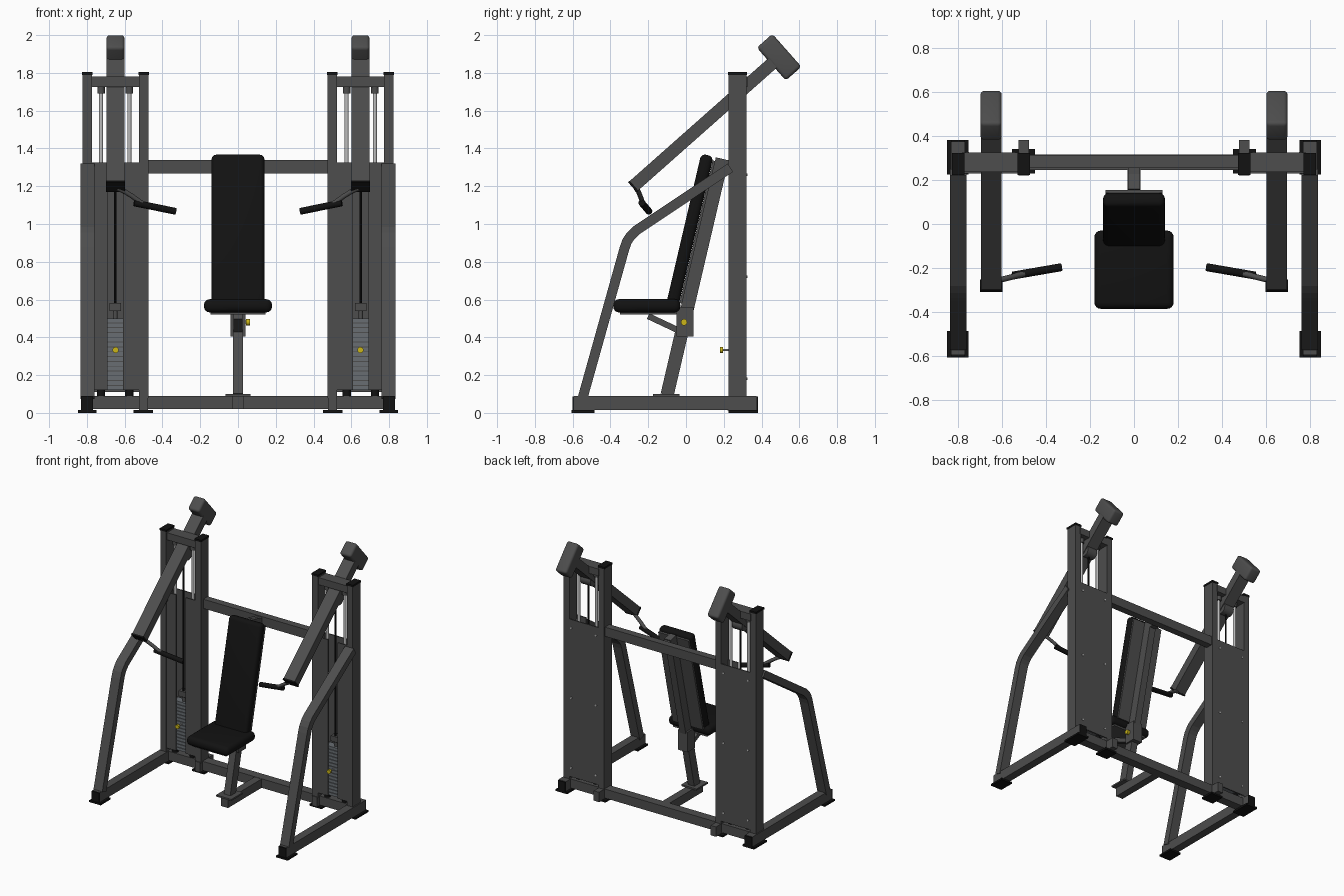
import bpy, bmesh, math
from mathutils import Vector

if "Cube" in bpy.data.objects:
    bpy.data.objects.remove(bpy.data.objects["Cube"])


def material(name, rgb):
    m = bpy.data.materials.new(name)
    m.diffuse_color = (*rgb, 1)
    m.use_nodes = True
    m.node_tree.nodes["Principled BSDF"].inputs["Base Color"].default_value = m.diffuse_color
    return m


GREY = material("charcoal paint", (0.075, 0.075, 0.075))
BLACK = material("black rubber", (0.006, 0.006, 0.006))
STEEL = material("bright steel", (0.5, 0.5, 0.5))
IRON = material("weight iron", (0.14, 0.155, 0.17))
YELLOW = material("yellow knob", (0.6, 0.47, 0.01))


def finish(name, bm, mat, mirror, bevel=0, smooth=False):
    if bevel:
        bmesh.ops.bevel(bm, geom=bm.edges[:], offset=bevel, segments=4,
                        profile=0.5, affect='EDGES')
    bmesh.ops.recalc_face_normals(bm, faces=bm.faces)
    me = bpy.data.meshes.new(name)
    bm.to_mesh(me)
    bm.free()
    me.materials.append(mat)
    ob = bpy.data.objects.new(name, me)
    bpy.context.collection.objects.link(ob)
    if smooth or bevel:
        bpy.ops.object.select_all(action='DESELECT')
        ob.select_set(True)
        bpy.context.view_layer.objects.active = ob
        bpy.ops.object.shade_smooth_by_angle(angle=math.radians(35))
    if mirror:
        ob.modifiers.new("mirror", 'MIRROR')
    return ob


def beam(name, path, thick, x0, x1, mat=GREY, mirror=False, bevel=0):
    """Flat bar following a (y, z) path, spanning x0 to x1."""
    pts = [Vector(p) for p in path]
    left, right = [], []
    for i, p in enumerate(pts):
        a = (p - pts[i - 1]).normalized() if i else None
        b = (pts[i + 1] - p).normalized() if i < len(pts) - 1 else None
        a, b = a or b, b or a
        t = (a + b).normalized()
        off = Vector((-t.y, t.x)) * (thick / 2 / t.dot(a))
        left.append(p + off)
        right.append(p - off)
    bm = bmesh.new()
    face = bm.faces.new([bm.verts.new((x0, *v)) for v in left + right[::-1]])
    ext = bmesh.ops.extrude_face_region(bm, geom=[face])['geom']
    bmesh.ops.translate(bm, vec=(x1 - x0, 0, 0),
                        verts=[v for v in ext if isinstance(v, bmesh.types.BMVert)])
    return finish(name, bm, mat, mirror, bevel)


def box(name, x0, x1, y0, y1, z0, z1, mat=GREY, mirror=False, bevel=0):
    zc = (z0 + z1) / 2
    return beam(name, [(y0, zc), (y1, zc)], z1 - z0, x0, x1, mat, mirror, bevel)


def rod(name, p, q, r, mat=GREY, mirror=False, sides=20):
    p, q = Vector(p), Vector(q)
    d = q - p
    bm = bmesh.new()
    bmesh.ops.create_cone(bm, cap_ends=True, segments=sides, radius1=r, radius2=r, depth=d.length)
    bmesh.ops.transform(bm, verts=bm.verts,
                        matrix=d.to_track_quat('Z', 'Y').to_matrix().to_4x4())
    bmesh.ops.translate(bm, verts=bm.verts, vec=(p + q) / 2)
    return finish(name, bm, mat, mirror, smooth=True)


# Base frame
box("side_rail", 0.767, 0.83, -0.592, 0.372, 0.014, 0.09, mirror=True)
for y0, y1 in ((-0.60, -0.592), (0.372, 0.38)):
    box("rail_end_cap", 0.767, 0.83, y0, y1, 0.012, 0.088, BLACK, True)
box("front_foot_pad", 0.75, 0.848, -0.605, -0.485, 0, 0.014, BLACK, True)
box("rear_foot_pad", 0.75, 0.848, 0.225, 0.38, 0, 0.014, BLACK, True)
box("inner_foot_pad", 0.45, 0.553, 0.23, 0.34, 0, 0.014, BLACK, True)
box("inner_foot_stub", 0.477, 0.523, 0.22, 0.38, 0.012, 0.088, mirror=True)
box("base_crossbeam", -0.77, 0.77, 0.245, 0.315, 0.02, 0.09)
box("seat_rail", -0.03, 0.03, -0.165, 0.25, 0.02, 0.088)
box("post_foot_plate", -0.065, 0.065, -0.175, -0.035, 0.088, 0.1)

# Uprights and bars
for x, n in ((0.797, "outer"), (0.5, "inner")):
    box(n + "_upright", x - 0.025, x + 0.025, 0.226, 0.32, 0.08, 1.795, mirror=True)
    box(n + "_upright_cap", x - 0.028, x + 0.028, 0.223, 0.323, 1.79, 1.805, BLACK, True)
box("top_connector", 0.52, 0.78, 0.235, 0.325, 1.725, 1.78, mirror=True)
box("upper_crossbar", -0.48, 0.48, 0.255, 0.31, 1.267, 1.338)

# Bent front legs
bend = [(-0.547, 0.08), (-0.326, 0.87), (-0.312, 0.908), (-0.292, 0.938),
        (-0.265, 0.965), (0.235, 1.298)]
beam("front_leg", bend, 0.052, 0.76, 0.835, mirror=True)

# Weight tower covers
box("front_cover_outer", 0.69, 0.775, 0.228, 0.236, 0.12, 1.325, mirror=True)
box("front_cover_inner", 0.52, 0.61, 0.228, 0.236, 0.12, 1.325, mirror=True)
box("back_cover", 0.523, 0.775, 0.312, 0.32, 0.11, 1.325, mirror=True)
for x in (0.545, 0.755):
    for z in (0.18, 0.72, 1.26):
        rod("cover_bolt", (x, 0.318, z), (x, 0.326, z), 0.007, STEEL, True, 10)

# Weight stack, guide rods and cable
for x in (0.575, 0.725):
    rod("guide_rod", (x, 0.27, 0.09), (x, 0.27, 1.73), 0.011, STEEL, True)
    rod("rod_bumper", (x, 0.27, 0.088), (x, 0.27, 0.122), 0.022, BLACK, True)
    rod("rod_collar", (x, 0.27, 1.69), (x, 0.27, 1.727), 0.02, GREY, True)
for i in range(15):
    z = 0.122 + i * 0.0255
    box("weight_plate", 0.545, 0.755, 0.24, 0.3, z, z + 0.021, IRON, True)
box("stack_core", 0.56, 0.74, 0.246, 0.294, 0.122, 0.49, mirror=True)
rod("stack_stem", (0.65, 0.27, 0.49), (0.65, 0.27, 0.55), 0.012, GREY, True)
box("cable_clamp", 0.62, 0.68, 0.245, 0.295, 0.54, 0.582, mirror=True)
rod("cable", (0.65, 0.262, 0.57), (0.65, 0.262, 1.64), 0.007, BLACK, True, 10)
rod("pin_shaft", (0.648, 0.19, 0.333), (0.648, 0.25, 0.333), 0.005, STEEL, True, 10)
rod("pin_knob", (0.648, 0.18, 0.333), (0.648, 0.196, 0.333), 0.016, YELLOW, True)

# Press arms with counterweights
rod("pivot_hub", (0.605, 0.262, 1.645), (0.69, 0.262, 1.645), 0.043, GREY, True)
lo, hi = Vector((-0.275, 1.203)), Vector((0.493, 1.883))
d = (hi - lo).normalized()
beam("press_arm", [lo, hi], 0.067, 0.6, 0.695, mirror=True)
beam("press_arm_cap", [lo - d * 0.012, lo], 0.071, 0.597, 0.698, BLACK, True)
beam("counterweight", [hi - d * 0.055, hi + d * 0.055], 0.232, 0.6, 0.697,
     mirror=True, bevel=0.018)

# Handles
for s in (-1, 1):
    cu = bpy.data.curves.new("handle_bar", 'CURVE')
    cu.dimensions = '3D'
    cu.bevel_depth, cu.bevel_resolution, cu.use_fill_caps = 0.013, 3, True
    pts = [(0.64, -0.265, 1.19), (0.60, -0.252, 1.172), (0.56, -0.242, 1.147),
           (0.52, -0.231, 1.118), (0.48, -0.222, 1.098), (0.40, -0.208, 1.082)]
    sp = cu.splines.new('POLY')
    sp.points.add(len(pts) - 1)
    for q, (x, y, z) in zip(sp.points, pts):
        q.co = (s * x, y, z, 1)
    cu.materials.append(GREY)
    bpy.context.collection.objects.link(bpy.data.objects.new("handle_bar", cu))
rod("handle_grip", (0.55, -0.234, 1.112), (0.33, -0.196, 1.067), 0.018, BLACK, True)

# Seat post, backrest and seat
beam("seat_post", [(-0.1, 0.095), (0.192, 1.345)], 0.07, -0.027, 0.027)
box("post_top_bracket", -0.027, 0.027, 0.17, 0.26, 1.275, 1.33)
beam("backrest_pad", [(-0.075, 0.56), (0.113, 1.365)], 0.066, -0.14, 0.14, BLACK, bevel=0.025)
beam("backrest_plate", [(-0.028, 0.58), (0.148, 1.335)], 0.014, -0.13, 0.13)
box("seat_pad", -0.18, 0.18, -0.385, -0.03, 0.532, 0.602, BLACK, bevel=0.03)
box("seat_plate", -0.145, 0.145, -0.35, -0.05, 0.52, 0.536)
box("seat_sleeve", -0.04, 0.04, -0.05, 0.04, 0.405, 0.56)
beam("seat_brace", [(-0.2, 0.512), (-0.03, 0.432)], 0.032, -0.025, 0.025)
rod("seat_pin", (0.03, -0.01, 0.48), (0.045, -0.01, 0.48), 0.008, STEEL)
rod("seat_knob", (0.042, -0.01, 0.48), (0.064, -0.01, 0.48), 0.017, YELLOW)
